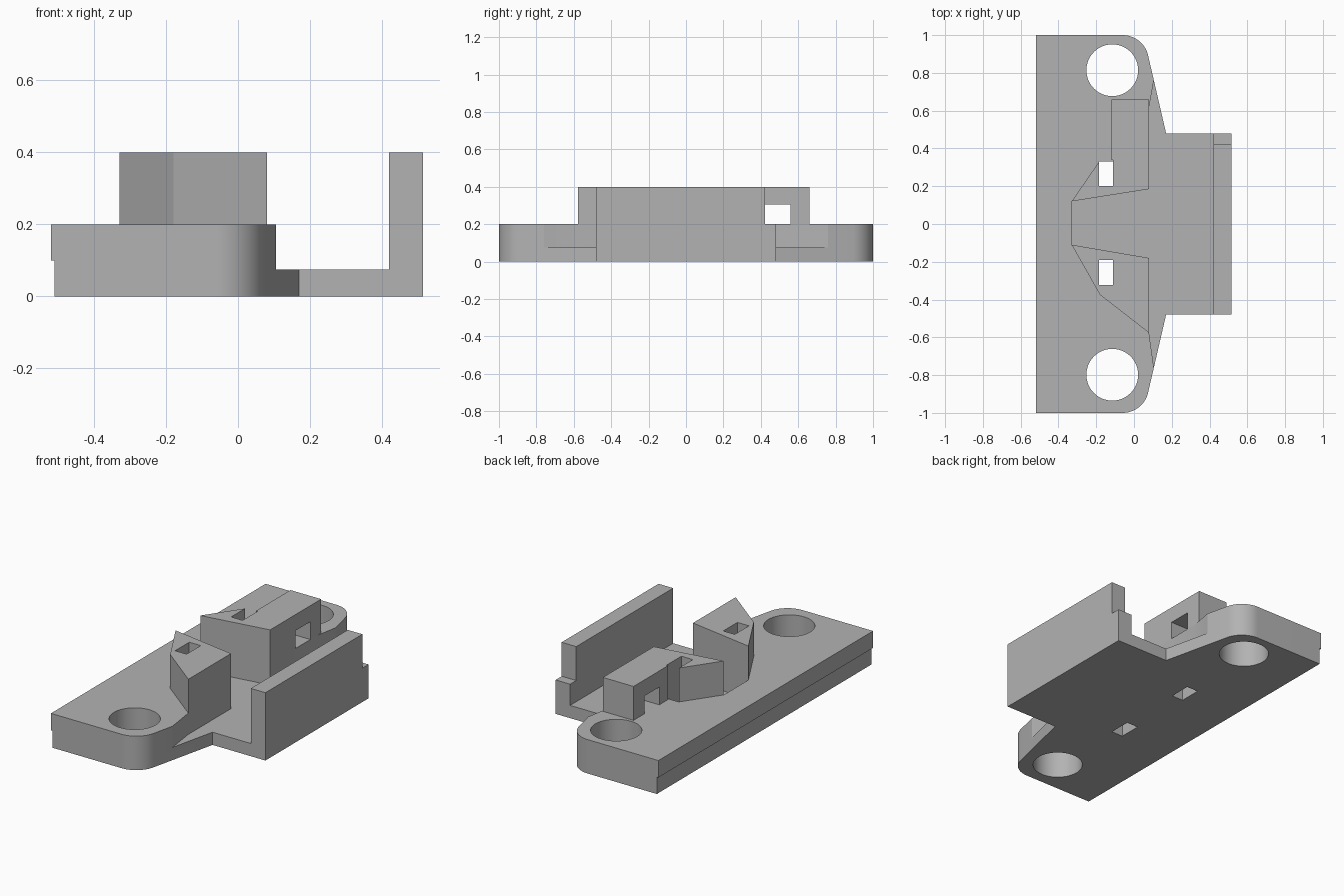
import bpy, bmesh
from math import cos, sin, radians

cube = bpy.data.objects.get("Cube")
if cube:
    bpy.data.objects.remove(cube, do_unlink=True)

grey = bpy.data.materials.new("plain_grey")
grey.use_nodes = True
grey.diffuse_color = (0.45, 0.45, 0.45, 1)
grey.node_tree.nodes["Principled BSDF"].inputs["Base Color"].default_value = (0.45, 0.45, 0.45, 1)


def prism(name, outline, z0, z1):
    """Extrude a flat outline from z0 up to z1."""
    bm = bmesh.new()
    face = bm.faces.new([bm.verts.new((x, y, z0)) for x, y in outline])
    ext = bmesh.ops.extrude_face_region(bm, geom=[face], use_keep_orig=True)
    for v in ext["geom"]:
        if isinstance(v, bmesh.types.BMVert):
            v.co.z = z1
    bmesh.ops.recalc_face_normals(bm, faces=bm.faces)
    mesh = bpy.data.meshes.new(name)
    bm.to_mesh(mesh)
    bm.free()
    mesh.materials.append(grey)
    ob = bpy.data.objects.new(name, mesh)
    bpy.context.collection.objects.link(ob)
    return ob


def rect(x0, x1, y0, y1):
    return [(x0, y0), (x1, y0), (x1, y1), (x0, y1)]


def arc(cx, cy, r, a0, a1, n):
    angles = [radians(a0 + (a1 - a0) * i / n) for i in range(n + 1)]
    return [(cx + r * cos(a), cy + r * sin(a)) for a in angles]


def cut(target, outline, z0, z1):
    """Subtract a prism from the target and discard the cutter."""
    cutter = prism("cutter", outline, z0, z1)
    cutter.hide_render = True
    mod = target.modifiers.new("cut", "BOOLEAN")
    mod.operation, mod.solver, mod.object = "DIFFERENCE", "EXACT", cutter
    bpy.context.view_layer.objects.active = target
    bpy.ops.object.modifier_apply(modifier=mod.name)
    bpy.data.objects.remove(cutter, do_unlink=True)


# Mounting plate: rounded, tapered ears and a tab on the right
half = [(0.515, 0.48), (0.17, 0.48)] + arc(-0.06, 0.862, 0.138, 13, 90, 16) + [(-0.52, 1)]
plate = prism("mounting_plate", half + [(x, -y) for x, y in reversed(half)], 0, 0.2)

# Recessed floor with a tapered channel between the blocks
recess = [(-0.33, -0.11), (0.08, -0.18), (0.08, -0.58), (0.105, -0.76), (0.42, -0.76),
          (0.42, 0.76), (0.105, 0.76), (0.08, 0.62), (0.08, 0.185), (-0.33, 0.12)]
cut(plate, recess, 0.075, 0.5)

# Shallow ledge along the left edge
cut(plate, rect(-0.6, -0.51, -1.1, 1.1), -0.1, 0.1)

# Screw holes
for y in (-0.798, 0.814):
    cut(plate, arc(-0.115, y, 0.137, 0, 354.375, 63), -0.1, 0.3)

# Raised blocks
front_block = prism("front_block", [(-0.33, -0.11), (-0.18, -0.375), (0.08, -0.577),
                                    (0.08, -0.18)], 0.2, 0.4)
back_block = prism("back_block", [(-0.33, 0.12), (0.08, 0.185), (0.08, 0.66), (-0.12, 0.66),
                                  (-0.12, 0.33), (-0.185, 0.33)], 0.2, 0.4)

# Square pin holes; the one in the back block is open at its rear
for block, y0, y1, clear in ((front_block, -0.322, -0.19, 0), (back_block, 0.2, 0.33, 0.01)):
    cut(plate, rect(-0.185, -0.11, y0, y1), -0.1, 0.3)
    cut(block, rect(-0.185, -0.11, y0, y1 + clear), 0.1, 0.5)

# Window through the back block
cut(back_block, rect(-0.3, 0.3, 0.42, 0.56), 0.15, 0.305)

# Upright wall on the right, stopping short of the back
wall = prism("right_wall", rect(0.42, 0.515, -0.48, 0.423), 0.2, 0.4)

# Smooth the round walls, keep the edges crisp
for ob in (plate, front_block, back_block, wall):
    bpy.ops.object.select_all(action="DESELECT")
    ob.select_set(True)
    bpy.context.view_layer.objects.active = ob
    bpy.ops.object.shade_smooth_by_angle(angle=radians(12))
